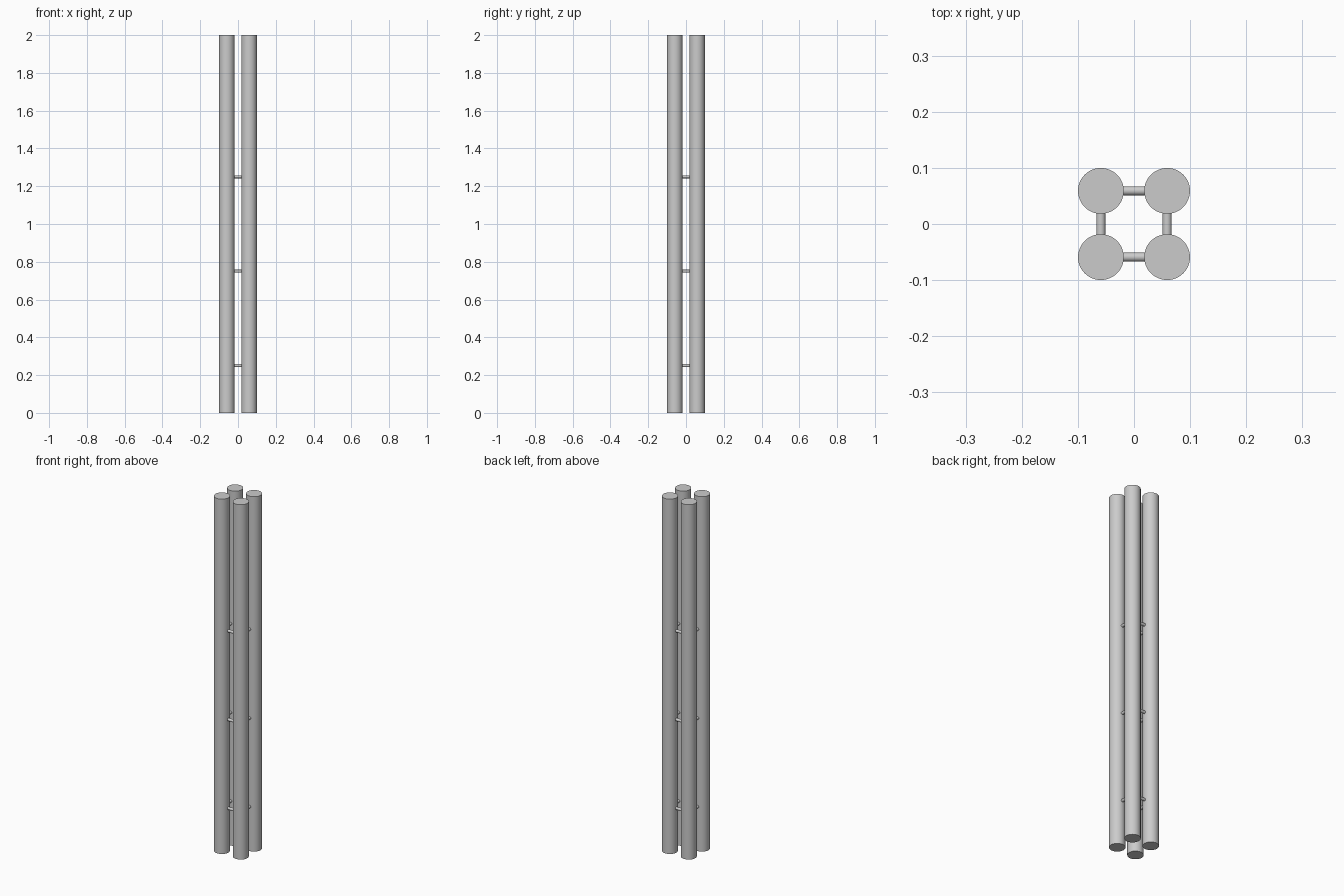
import bpy
from math import pi, radians

HEIGHT = 2.0
OFFSET = 0.059
RADIUS = 0.0408

cube = bpy.data.objects.get("Cube")
if cube:
    bpy.data.objects.remove(cube, do_unlink=True)

# Single grey finish
grey = bpy.data.materials.new("plain_grey")
grey.use_nodes = True
grey.diffuse_color = (0.6, 0.6, 0.6, 1)
grey.node_tree.nodes["Principled BSDF"].inputs["Base Color"].default_value = (0.6, 0.6, 0.6, 1)


def cylinder(name, radius, depth, location, rotation=(0, 0, 0), sides=48):
    bpy.ops.mesh.primitive_cylinder_add(vertices=sides, radius=radius, depth=depth,
                                        location=location, rotation=rotation)
    obj = bpy.context.object
    obj.name = name
    obj.data.materials.append(grey)
    bpy.ops.object.shade_smooth_by_angle(angle=radians(40))
    return obj


# Four round posts
for side, x in (("left", OFFSET), ("right", -OFFSET)):
    for end, y in (("front", -OFFSET), ("back", OFFSET)):
        cylinder(f"{end}_{side}_post", RADIUS, HEIGHT, (x, y, HEIGHT / 2))

# Three rings of short tie rods joining neighbouring posts
TIE_LENGTH = 2 * (OFFSET - RADIUS) + 0.01
for level, z in (("lower", 0.25), ("middle", 0.75), ("upper", 1.25)):
    for end, sign in (("front", -1), ("back", 1)):
        cylinder(f"{level}_{end}_tie", 0.008, TIE_LENGTH, (0, sign * OFFSET, z),
                 (0, pi / 2, 0), 24)
    for side, sign in (("left", 1), ("right", -1)):
        cylinder(f"{level}_{side}_tie", 0.008, TIE_LENGTH, (sign * OFFSET, 0, z),
                 (pi / 2, 0, 0), 24)
